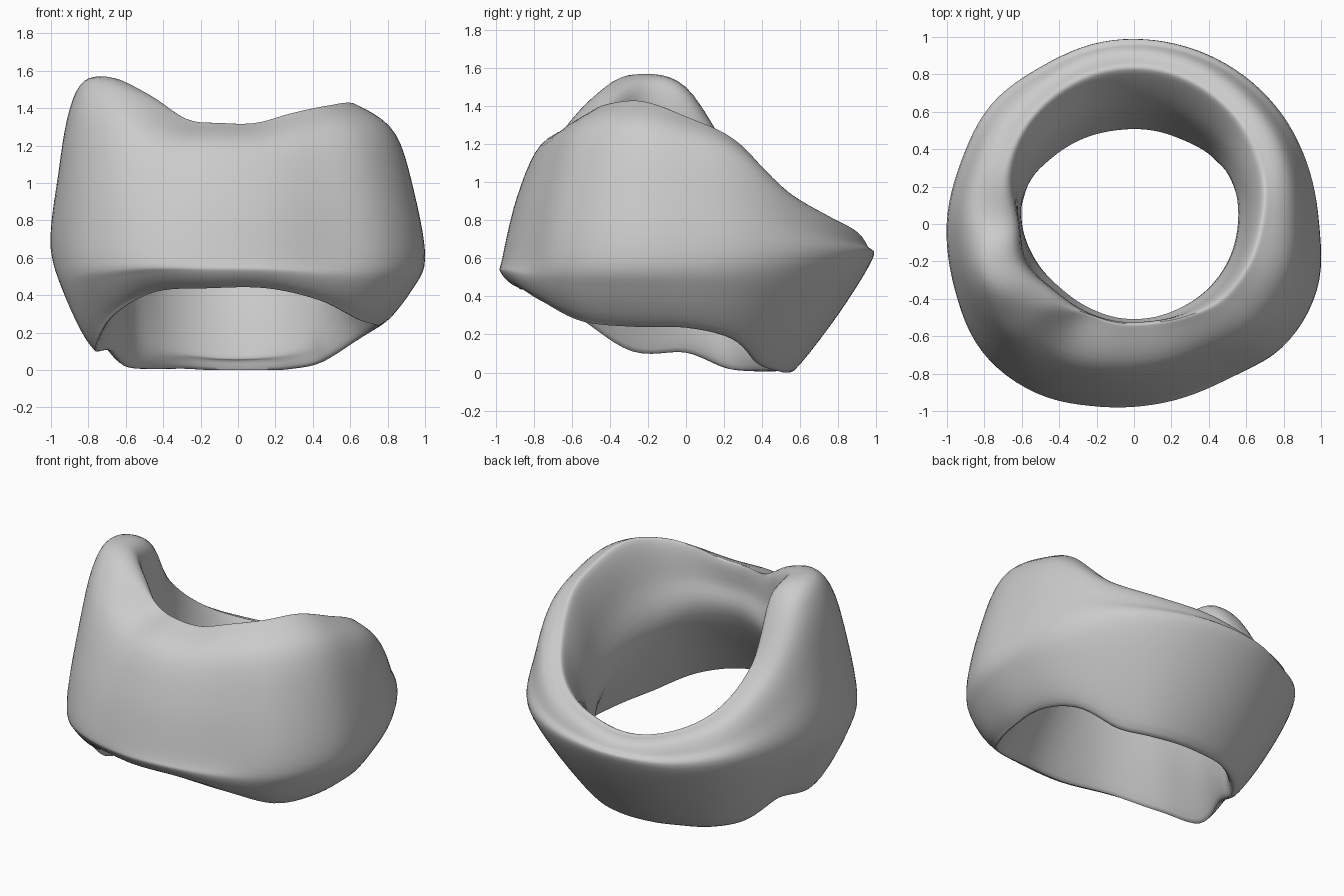
import bpy, bmesh, math

cube = bpy.data.objects.get("Cube")
if cube:
    bpy.data.objects.remove(cube, do_unlink=True)


def smooth_loop(points, steps):
    """Closed Catmull-Rom curve through tuples of any length."""
    n, result = len(points), []
    for i in range(n):
        before, start, end, after = (points[(i + k) % n] for k in (-1, 0, 1, 2))
        for s in range(steps):
            t = s / steps
            result.append(tuple(
                b + t * (c - a) / 2
                + t * t * (2 * a - 5 * b + 4 * c - d) / 2
                + t ** 3 * (3 * b - a - 3 * c + d) / 2
                for a, b, c, d in zip(before, start, end, after)))
    return result


def wall_section(inner_r, top_r, rim, top_z, outer_r, outer_z, low_r, low_z, angle):
    """Closed wall profile as (radius, height) control points."""
    # The narrowest point is high at the front and low at the back
    inner_z = low_z + (top_z - low_z) * (0.36 - 0.22 * math.sin(angle))
    rim_in, rim_out = top_r - rim, top_r + rim
    rim_z = top_z - rim * 0.5

    def shoulder(across, up):
        return (outer_r + across * (rim_out - outer_r),
                outer_z + up * (top_z - outer_z))

    return [
        (inner_r, inner_z),
        (inner_r + (rim_in - inner_r) * 0.4, inner_z + (rim_z - inner_z) * 0.6),
        (rim_in, rim_z),
        (rim_out, top_z),
        shoulder(0.5, 0.84),
        shoulder(0.19, 0.45),
        (outer_r, outer_z),
        ((outer_r + low_r) / 2 + 0.035 - 0.01 * math.sin(angle),
         (outer_z + low_z) / 2),
        (low_r, low_z),
        (max(inner_r, low_r - 0.07), low_z + 0.04),
    ]


# Stations round the collar, counterclockwise from the left side:
# inner radius, rim radius, rim half width and height,
# outer radius and height, lower edge radius and height
stations = [
    (.56, .69, .03, 1.33, .99, .6, .78, .25),
    (.57, .74, .03, 1.21, .98, .6, .73, .19),
    (.56, .78, .03, .96, .98, .6, .62, .06),
    (.53, .81, .03, .83, .98, .6, .59, .02),
    (.52, .83, .03, .76, .98, .6, .57, .01),
    (.52, .83, .03, .71, .98, .59, .57, .01),
    (.54, .81, .03, .75, .97, .57, .6, .02),
    (.57, .78, .03, .87, .99, .6, .64, .02),
    (.61, .74, .04, 1.11, .98, .62, .67, .04),
    (.6, .71, .08, 1.49, 1, .65, .72, .13),
    (.57, .73, .09, 1.56, 1.02, .62, .84, .14),
    (.54, .64, .07, 1.47, 1.06, .6, .9, .31),
    (.53, .56, .02, 1.33, 1.04, .6, .91, .43),
    (.53, .55, .02, 1.31, .98, .6, .9, .45),
    (.53, .55, .02, 1.31, .95, .6, .89, .45),
    (.53, .58, .02, 1.36, .95, .6, .89, .39),
    (.54, .63, .03, 1.4, 1.03, .6, .87, .29),
    (.55, .66, .03, 1.41, 1.04, .6, .82, .26),
]

# Sweep the changing wall profile round the collar
bm = bmesh.new()
rings = []
sections = smooth_loop(stations, 6)
for i, values in enumerate(sections):
    angle = math.tau * i / len(sections)
    profile = smooth_loop(wall_section(*values, angle), 5)
    rings.append([bm.verts.new((r * math.cos(angle), r * math.sin(angle), max(z, 0)))
                  for r, z in profile])
for i, ring in enumerate(rings):
    following = rings[(i + 1) % len(rings)]
    for j in range(len(ring)):
        k = (j + 1) % len(ring)
        bm.faces.new((ring[j], ring[k], following[k], following[j]))
bmesh.ops.recalc_face_normals(bm, faces=bm.faces)
mesh = bpy.data.meshes.new("collar")
bm.to_mesh(mesh)
bm.free()
collar = bpy.data.objects.new("collar", mesh)
bpy.context.collection.objects.link(collar)

# Plain grey finish
grey = bpy.data.materials.new("light grey")
grey.use_nodes = True
colour = (0.6, 0.6, 0.6, 1)
grey.diffuse_color = colour
grey.node_tree.nodes["Principled BSDF"].inputs["Base Color"].default_value = colour
mesh.materials.append(grey)

# Smooth shading
bpy.ops.object.select_all(action='DESELECT')
collar.select_set(True)
bpy.context.view_layer.objects.active = collar
bpy.ops.object.shade_smooth_by_angle(angle=math.radians(50))
